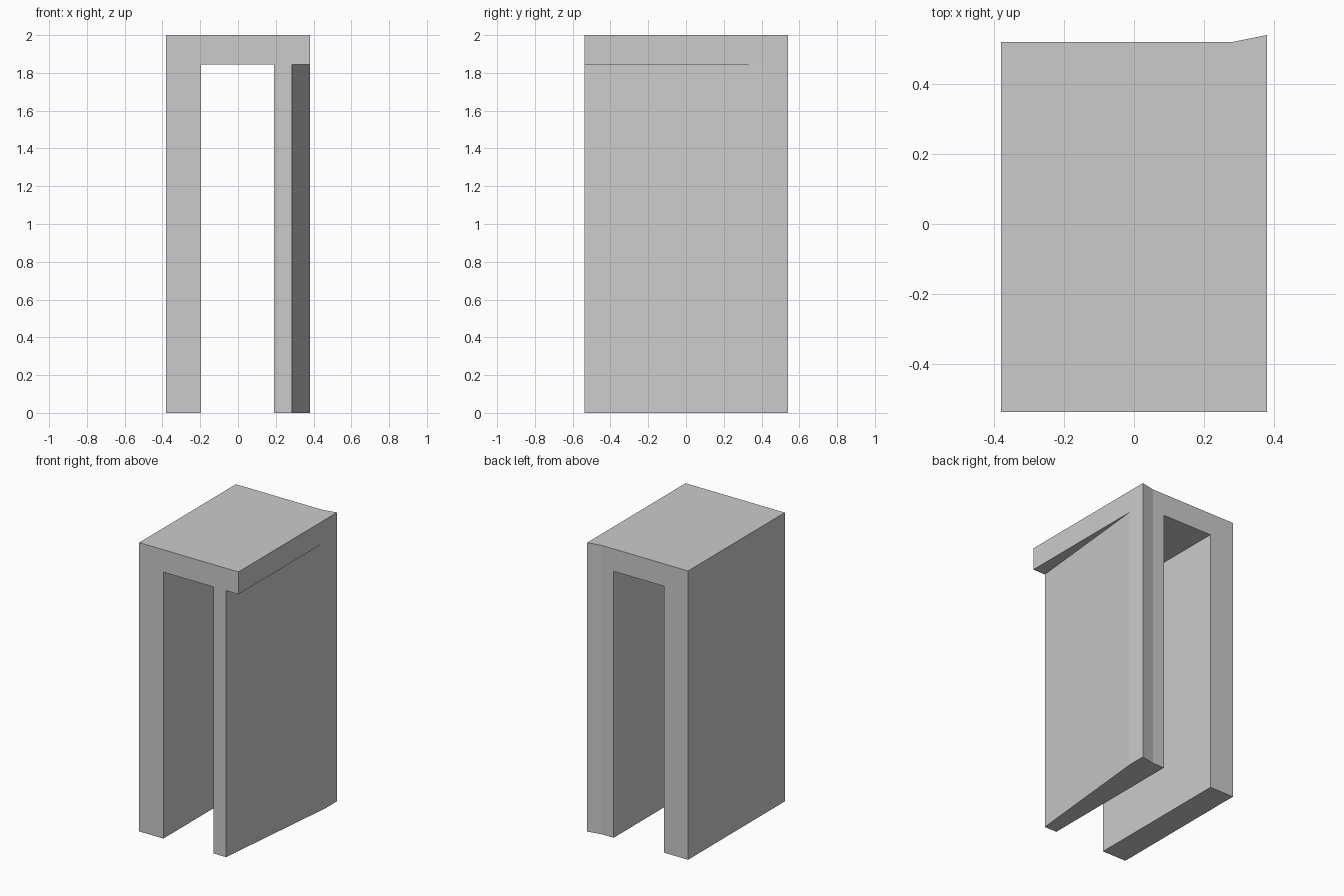
import bpy, bmesh

if "Cube" in bpy.data.objects:
    bpy.data.objects.remove(bpy.data.objects["Cube"])


def prism(name, outline, z0, z1):
    """Extrude a plan outline (x, y) from z0 to z1."""
    bm = bmesh.new()
    base = bm.faces.new([bm.verts.new((x, y, z0)) for x, y in outline])
    ext = bmesh.ops.extrude_face_region(bm, geom=[base])
    for v in ext["geom"]:
        if isinstance(v, bmesh.types.BMVert):
            v.co.z = z1
    bmesh.ops.recalc_face_normals(bm, faces=bm.faces)
    mesh = bpy.data.meshes.new(name)
    bm.to_mesh(mesh)
    bm.free()
    obj = bpy.data.objects.new(name, mesh)
    bpy.context.collection.objects.link(obj)
    return obj


def cut(target, cutter):
    mod = target.modifiers.new(cutter.name, 'BOOLEAN')
    mod.operation = 'DIFFERENCE'
    mod.solver = 'EXACT'
    mod.object = cutter
    cutter.hide_render = True
    bpy.context.view_layer.objects.active = target
    bpy.ops.object.modifier_apply(modifier=mod.name)
    bpy.data.objects.remove(cutter)


LID_Z = 1.845

# Full-height block, with the raised back right corner
frame = prism("arch_frame", [(-0.38, -0.538), (0.38, -0.538), (0.38, 0.54),
                             (0.28, 0.52), (-0.38, 0.52)], 0, 2)

# Opening straight through between the two walls
cut(frame, prism("opening_cutter", [(-0.195, -0.8), (0.19, -0.8),
                                    (0.19, 0.8), (-0.195, 0.8)], -0.2, LID_Z))

# Right wall narrows towards the front, leaving the lid overhanging
cut(frame, prism("taper_cutter", [(0.265, -0.74), (0.6, -0.74),
                                  (0.40, 0.61)], -0.2, LID_Z))
